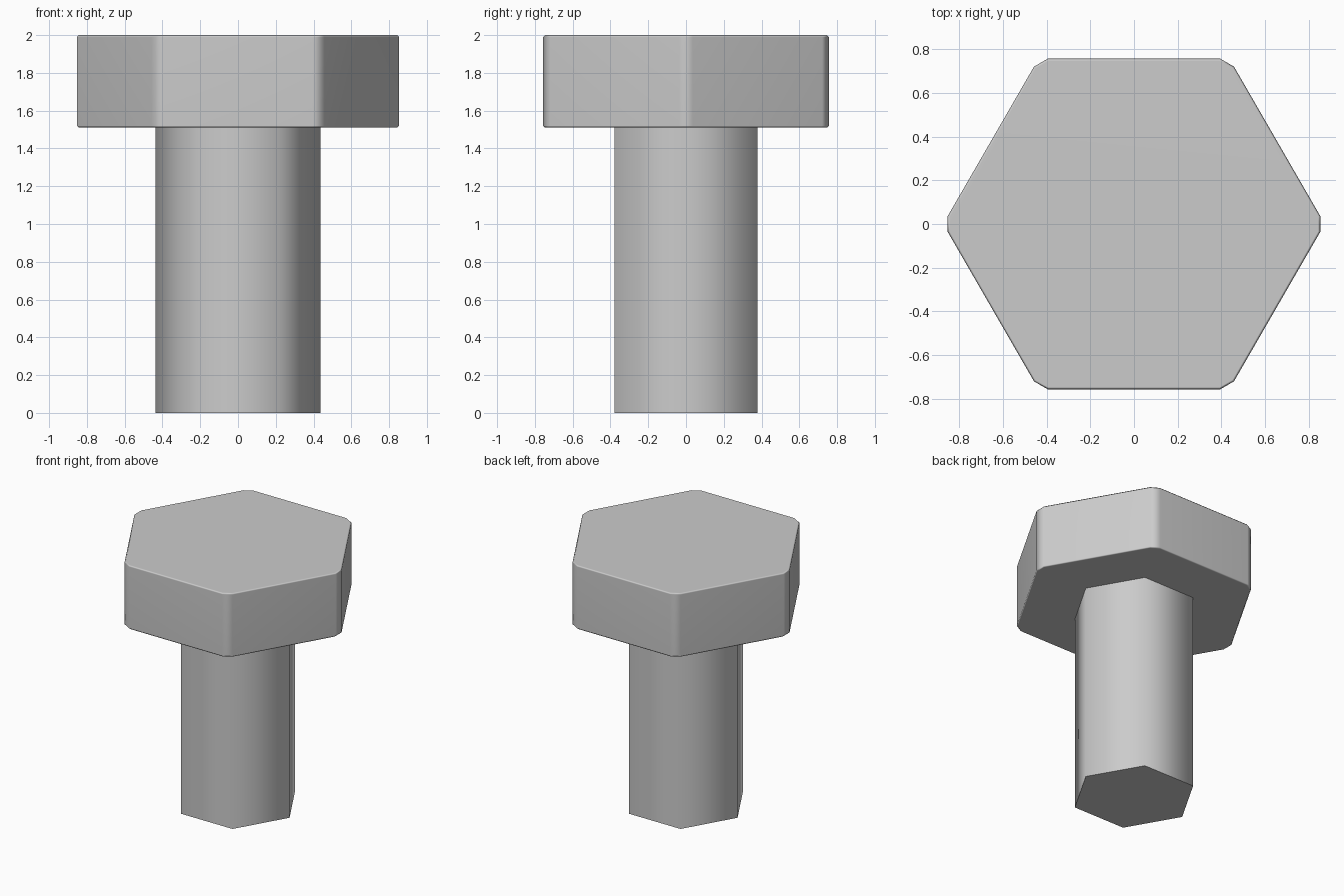
import bpy, bmesh
from math import radians, cos, sin

if "Cube" in bpy.data.objects:
    bpy.data.objects.remove(bpy.data.objects["Cube"])

HEX_SIDES = 6


def hexagon(radius, cut=0.0):
    """Hexagon with points on x; cut trims each corner by that edge length."""
    pts = []
    for i in range(HEX_SIDES):
        a = radians(60 * i)
        x, y = radius * cos(a), radius * sin(a)
        if not cut:
            pts.append((x, y))
            continue
        for turn in (-120, 120):
            b = a + radians(turn)
            pts.append((x + cut * cos(b), y + cut * sin(b)))
    return pts


def prism(name, points, z0, z1, smooth_angle, rim=0.0):
    """Closed outline from z0 to z1, with an optional fine bevel on both rims."""
    bm = bmesh.new()
    low = [bm.verts.new((x, y, z0)) for x, y in points]
    high = [bm.verts.new((x, y, z1)) for x, y in points]
    bm.faces.new(low[::-1])
    bm.faces.new(high)
    n = len(points)
    for i in range(n):
        j = (i + 1) % n
        bm.faces.new((low[i], low[j], high[j], high[i]))
    if rim:
        edges = [e for e in bm.edges
                 if abs(e.verts[0].co.z - e.verts[1].co.z) < 0.001]
        bmesh.ops.bevel(bm, geom=edges, offset=rim, segments=1,
                        profile=0.5, affect='EDGES')
    bmesh.ops.recalc_face_normals(bm, faces=bm.faces[:])
    mesh = bpy.data.meshes.new(name)
    bm.to_mesh(mesh)
    bm.free()
    obj = bpy.data.objects.new(name, mesh)
    bpy.context.collection.objects.link(obj)
    bpy.ops.object.select_all(action='DESELECT')
    obj.select_set(True)
    bpy.context.view_layer.objects.active = obj
    bpy.ops.object.shade_smooth_by_angle(angle=radians(smooth_angle))
    return obj


# Shank: smooth-shaded six-sided post, reaching slightly into the head
prism("bolt_shank", hexagon(0.437), 0.0, 1.53, 65)

# Head: hexagon with trimmed corners and fine rim bevels, broad faces kept flat
head = prism("bolt_head", hexagon(0.874, 0.042), 1.51, 2.0, 50, rim=0.01)
flat = head.modifiers.new("flat_faces", 'WEIGHTED_NORMAL')
flat.keep_sharp = True
